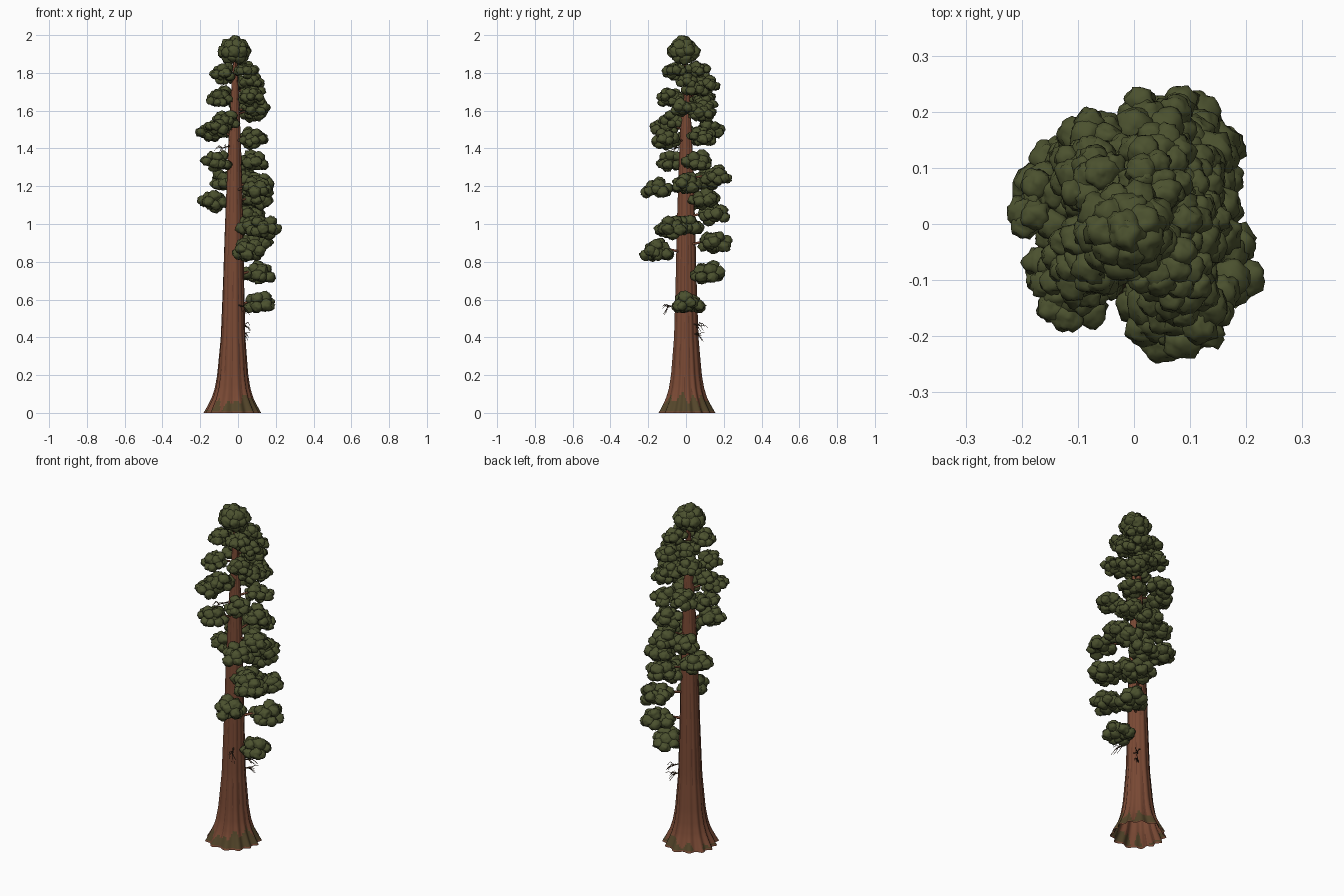
import bpy, bmesh, math, random
from mathutils import Vector, Matrix, noise

random.seed(7)
if "Cube" in bpy.data.objects:
    bpy.data.objects.remove(bpy.data.objects["Cube"])


def make_material(name, rgb):
    mat = bpy.data.materials.new(name)
    mat.use_nodes = True
    mat.diffuse_color = (*rgb, 1)
    mat.node_tree.nodes["Principled BSDF"].inputs["Base Color"].default_value = (*rgb, 1)
    return mat


bark = make_material("red bark", (0.19, 0.066, 0.034))
groove = make_material("dark bark groove", (0.13, 0.044, 0.024))
moss = make_material("base moss", (0.088, 0.06, 0.023))
needles = make_material("green needles", (0.071, 0.083, 0.028))
deadwood = make_material("dead wood", (0.07, 0.04, 0.022))


def mesh_object(bm, name, mats):
    mesh = bpy.data.meshes.new(name)
    bm.normal_update()
    bm.to_mesh(mesh)
    bm.free()
    for mat in mats:
        mesh.materials.append(mat)
    obj = bpy.data.objects.new(name, mesh)
    bpy.context.collection.objects.link(obj)
    return obj


def lerp_profile(profile, z):
    for (z0, r0), (z1, r1) in zip(profile, profile[1:]):
        if z <= z1:
            return r0 + (r1 - r0) * (z - z0) / (z1 - z0)
    return profile[-1][1]


# Trunk: fluted column with a wide flare at the root, open underneath
TRUNK = [(0, 0.142), (0.04, 0.122), (0.08, 0.104), (0.13, 0.09), (0.2, 0.079), (0.4, 0.063),
         (0.7, 0.054), (1.0, 0.047), (1.4, 0.034), (1.7, 0.02), (1.95, 0.005)]


def trunk_axis(z):
    return Vector((-0.03 + 0.008 * z, 0, z))


def flute(angle, z):
    wave = math.sin(13 * angle + 1.2 * math.sin(2 * angle) + 0.8 * z)
    lobes = math.sin(5 * angle + 1.5 * z)
    return wave, 1 + (0.025 + 0.045 * math.exp(-6 * z)) * wave + 0.025 * lobes


def build_trunk():
    bm = bmesh.new()
    sides, rows = 104, 60
    rings = []
    for i in range(rows + 1):
        z = 1.95 * (i / rows) ** 1.6
        ring = []
        for k in range(sides):
            a = math.tau * k / sides
            r = lerp_profile(TRUNK, z) * flute(a, z)[1]
            ring.append(bm.verts.new(trunk_axis(z) + Vector((r * math.cos(a), r * math.sin(a), 0))))
        rings.append(ring)
    for low, high in zip(rings, rings[1:]):
        for k in range(sides):
            n = (k + 1) % sides
            face = bm.faces.new((low[k], low[n], high[n], high[k]))
            face.smooth = True
            c = face.calc_center_median()
            a = math.tau * (k + 0.5) / sides
            patch = 0.045 + 0.025 * math.cos(a) + 0.1 * noise.noise(Vector((math.cos(a), math.sin(a), 0)) * 3)
            if 0.012 < c.z < patch:
                face.material_index = 2
            elif flute(a, c.z)[0] < -0.9 and noise.noise(Vector((k, c.z * 4, 0)) * 0.7) > 0:
                face.material_index = 1
    bm.faces.new(rings[-1])
    mesh_object(bm, "trunk", (bark, groove, moss))


build_trunk()


# Foliage pads: clusters of squashed, rough lumps
def add_lump(bm, centre, radius, squash):
    geo = bmesh.ops.create_icosphere(bm, subdivisions=3, radius=1)
    for v in geo["verts"]:
        d = v.co.normalized()
        p = centre * 40 + d
        size = 1 + 0.25 * noise.noise(p * 1.6) + 0.2 * noise.noise(p * 3.5)
        v.co = centre + Vector((d.x, d.y, d.z * squash)) * radius * size


def smooth_foliage(bm, name):
    for face in bm.faces:
        face.smooth = True
    mesh_object(bm, name, (needles,))


def build_pad(centre, r, index):
    bm = bmesh.new()
    turn = random.random() * math.tau
    for count, reach, size, lift in ((8, 0.66, 0.36, -0.08), (5, 0.38, 0.4, 0.2), (3, 0.3, 0.38, -0.18)):
        for k in range(count):
            a = turn + math.tau * k / count + random.uniform(-0.25, 0.25)
            out = r * reach * random.uniform(0.85, 1.12)
            rise = r * (lift + random.uniform(-0.2, 0.2))
            add_lump(bm, centre + Vector((out * math.cos(a), out * math.sin(a), rise)),
                     r * size * random.uniform(0.88, 1.12), 0.88)
    smooth_foliage(bm, f"foliage_pad_{index}")


def tube(name, points, thick, thin, mat):
    curve = bpy.data.curves.new(name, "CURVE")
    curve.dimensions = "3D"
    curve.bevel_depth = 1
    curve.bevel_resolution = 1
    curve.use_fill_caps = True
    curve.materials.append(mat)
    spline = curve.splines.new("POLY")
    spline.points.add(len(points) - 1)
    for i, p in enumerate(points):
        spline.points[i].co = (*p, 1)
        spline.points[i].radius = thick + (thin - thick) * i / (len(points) - 1)
    obj = bpy.data.objects.new(name, curve)
    bpy.context.collection.objects.link(obj)


def build_branch(tip, index):
    # Limb that rises from the trunk and sags into the pad
    root = trunk_axis(tip.z - 0.015)
    mid = root.lerp(tip, 0.55) + Vector((0, 0, 0.012))
    tube(f"branch_{index}", (root, mid, tip), 0.011 - 0.003 * tip.z, 0.004, bark)
    for side in (-1, 1):
        spread = Matrix.Rotation(side * 0.45, 3, "Z") @ (tip - mid)
        tube(f"branch_{index}_fork", (mid, mid + spread), 0.004, 0.002, bark)


PADS = [
    (.11, .01, .58), (.11, .11, .74), (.06, -.155, .86), (.09, .15, .9),
    (.14, -.08, .98), (.06, 0, 1), (.06, .15, 1.05), (-.12, .08, 1.12),
    (.1, -.15, 1.19), (.03, .16, 1.25), (-.07, .11, 1.23), (-.11, -.08, 1.33),
    (.08, .06, 1.33), (-.15, .03, 1.48), (-.11, -.11, 1.51), (.08, -.11, 1.45),
    (.08, .08, 1.46), (-.07, .13, 1.5), (-.06, -.07, 1.55), (.08, .09, 1.59),
    (-.1, -.08, 1.66), (-.08, .08, 1.68), (.07, -.08, 1.67), (.075, .05, 1.71),
    (.02, .1, 1.64), (-.08, -.05, 1.8), (.04, -.06, 1.81), (.03, .06, 1.82),
    (-.06, .07, 1.78), (.07, .01, 1.75), (.1, -.01, 1.61), (.11, .0, 1.21),
    (.04, .11, 1.74), (.1, .1, 1.13)]
for i, spot in enumerate(PADS):
    tip = Vector(spot)
    build_pad(tip, 0.09 - 0.021 * max(0, tip.z - 1) / 0.8, i)
    build_branch(tip, i)


# Crown: rounded dome of lumps around the tip
def build_crown():
    bm = bmesh.new()
    for count, reach, z, size in ((6, 0.035, 1.885, 0.034), (9, 0.055, 1.912, 0.033),
                                  (7, 0.038, 1.942, 0.035), (2, 0.008, 1.965, 0.035)):
        for k in range(count):
            a = math.tau * k / count + z * 9
            c = Vector((-0.017 + reach * math.cos(a), -0.012 + reach * math.sin(a),
                        z + random.uniform(-0.008, 0.008)))
            add_lump(bm, c, size * random.uniform(0.9, 1.1), 0.95)
    top = max(v.co.z for v in bm.verts)
    bmesh.ops.translate(bm, verts=bm.verts, vec=(0, 0, 2 - top))
    smooth_foliage(bm, "crown")


build_crown()


# Dead limbs: thin bare sprays of twigs
def build_dead_spray(tip, twigs, index):
    root = trunk_axis(tip.z + 0.02)
    tube(f"dead_branch_{index}", (root, tip), 0.005, 0.002, deadwood)
    for k in range(twigs):
        start = root.lerp(tip, random.uniform(0.7, 1))
        out = (tip - root).normalized() * 0.035
        jitter = Vector([random.uniform(-0.022, 0.022) for _ in range(3)])
        bend = start + out * 0.5 + jitter
        end = bend + out * 0.5 + Vector((0, 0, random.uniform(-0.02, 0.006)))
        tube(f"dead_twig_{index}_{k}", (start, bend, end), 0.0022, 0.001, deadwood)


for i, spot in enumerate([(.045, .08, .46), (.035, .075, .41), (.035, -.1, .56), (-.09, -.06, 1.4)]):
    build_dead_spray(Vector(spot), 7, i)
